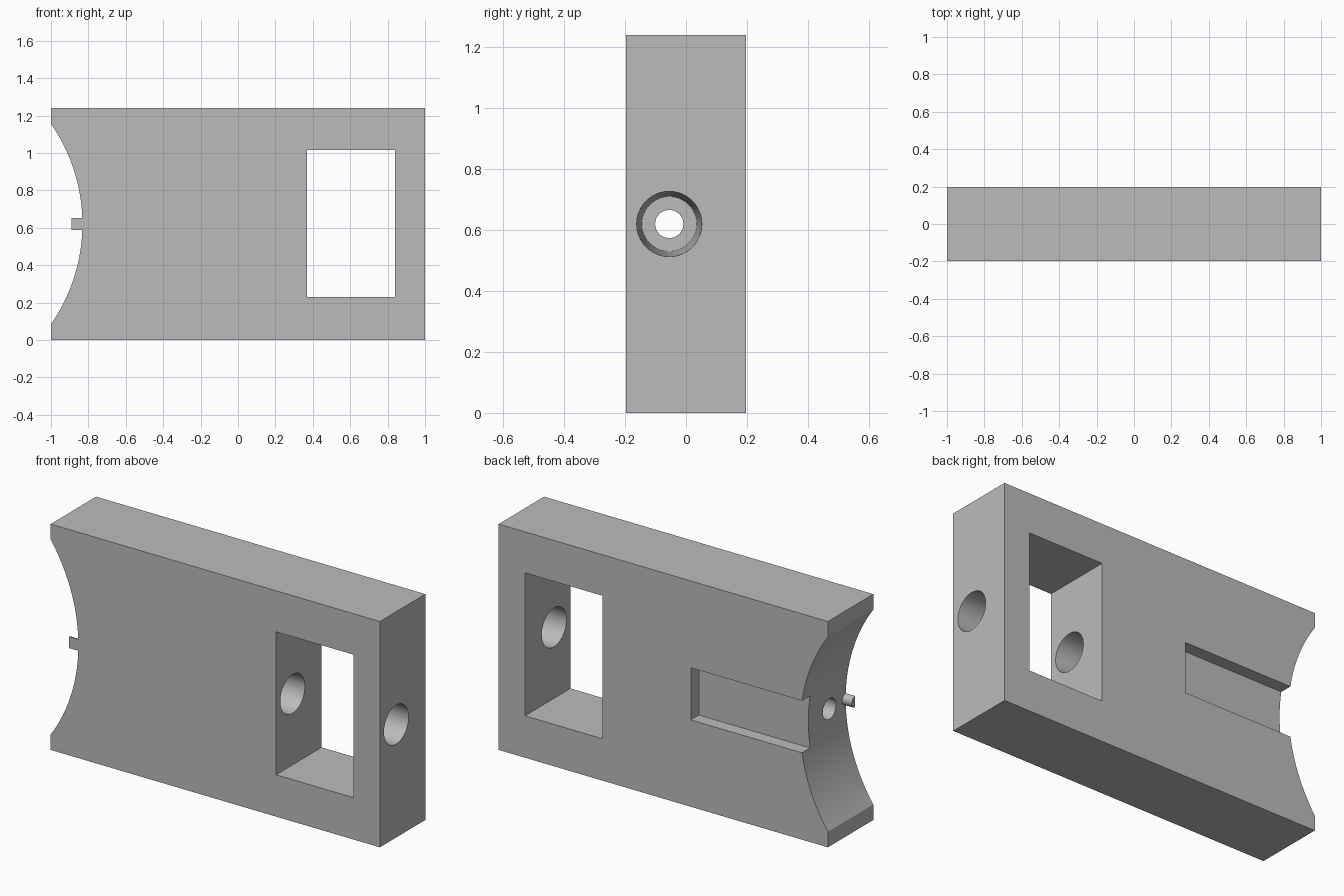
import bpy, bmesh, math
from mathutils import Matrix, Vector

cube = bpy.data.objects.get("Cube")
if cube:
    bpy.data.objects.remove(cube, do_unlink=True)

HALF_Y, TOP, MID = 0.197, 1.24, 0.62
BORE_Y = -0.055

grey = bpy.data.materials.new("plain grey")
grey.use_nodes = True
grey.diffuse_color = (0.5, 0.5, 0.5, 1)
grey.node_tree.nodes["Principled BSDF"].inputs["Base Color"].default_value = (0.5, 0.5, 0.5, 1)


def finish(bm, name):
    """Turn a bmesh into a coloured object."""
    bmesh.ops.recalc_face_normals(bm, faces=bm.faces)
    mesh = bpy.data.meshes.new(name)
    bm.to_mesh(mesh)
    bm.free()
    mesh.materials.append(grey)
    obj = bpy.data.objects.new(name, mesh)
    bpy.context.collection.objects.link(obj)
    return obj


def extrude_profile(name, points, direction):
    """Close a loop of points and sweep it along a direction."""
    bm = bmesh.new()
    face = bm.faces.new([bm.verts.new(p) for p in points])
    swept = bmesh.ops.extrude_face_region(bm, geom=[face])["geom"]
    moved = [g for g in swept if isinstance(g, bmesh.types.BMVert)]
    bmesh.ops.translate(bm, vec=Vector(direction), verts=moved)
    return finish(bm, name)


def box(name, low, high):
    bm = bmesh.new()
    bmesh.ops.create_cube(bm, size=1)
    for v in bm.verts:
        v.co = [(a + b) / 2 + c * (b - a) for a, b, c in zip(low, high, v.co)]
    return finish(bm, name)


def bore(name, x0, x1, r0, r1):
    """Round, optionally tapered, cutter along x."""
    bm = bmesh.new()
    place = Matrix.Translation(((x0 + x1) / 2, BORE_Y, MID)) @ Matrix.Rotation(math.pi / 2, 4, 'Y')
    bmesh.ops.create_cone(bm, cap_ends=True, segments=48, radius1=r0, radius2=r1,
                          depth=x1 - x0, matrix=place)
    return finish(bm, name)


def smooth(obj):
    bpy.ops.object.select_all(action='DESELECT')
    obj.select_set(True)
    bpy.context.view_layer.objects.active = obj
    bpy.ops.object.shade_smooth_by_angle(angle=math.radians(30))


def cut(obj, cutter):
    mod = obj.modifiers.new("cut", 'BOOLEAN')
    mod.operation, mod.solver, mod.object = 'DIFFERENCE', 'EXACT', cutter
    bpy.context.view_layer.objects.active = obj
    bpy.ops.object.modifier_apply(modifier=mod.name)
    bpy.data.objects.remove(cutter, do_unlink=True)


# Block with a concave end
radius, sagitta, half_chord, steps = 0.936, 0.168, 0.535, 48
centre_x = -1 + sagitta - radius
limit = math.asin(half_chord / radius)
profile = [(1, -HALF_Y, 0), (1, -HALF_Y, TOP), (-1, -HALF_Y, TOP)]
for i in range(steps + 1):
    a = limit * (1 - 2 * i / steps)
    profile.append((centre_x + radius * math.cos(a), -HALF_Y, MID + radius * math.sin(a)))
profile.append((-1, -HALF_Y, 0))
block = extrude_profile("block", profile, (0, 2 * HALF_Y, 0))

# Window, back slot and the stepped bore
cut(block, box("window_cutter", (0.37, -1, 0.23), (0.84, 1, 1.015)))
cut(block, box("slot_cutter", (-0.167, 0.127, MID - 0.143), (-1.2, 0.4, MID + 0.143)))
cut(block, bore("end_bore_cutter", 0.6, 1.1, 0.107, 0.107))
cut(block, bore("deep_bore_cutter", -0.15, 0.38, 0.09, 0.107))
cut(block, bore("narrow_bore_cutter", -0.9, -0.14, 0.058, 0.046))
smooth(block)

# Half-round pointer in the middle of the concave end
pin_r = 0.031
arc = [(-0.89, -HALF_Y + pin_r * math.sin(math.pi * i / 16), MID + pin_r * math.cos(math.pi * i / 16))
       for i in range(17)]
pointer = extrude_profile("pointer", arc, (0.06, 0, 0))
smooth(pointer)
